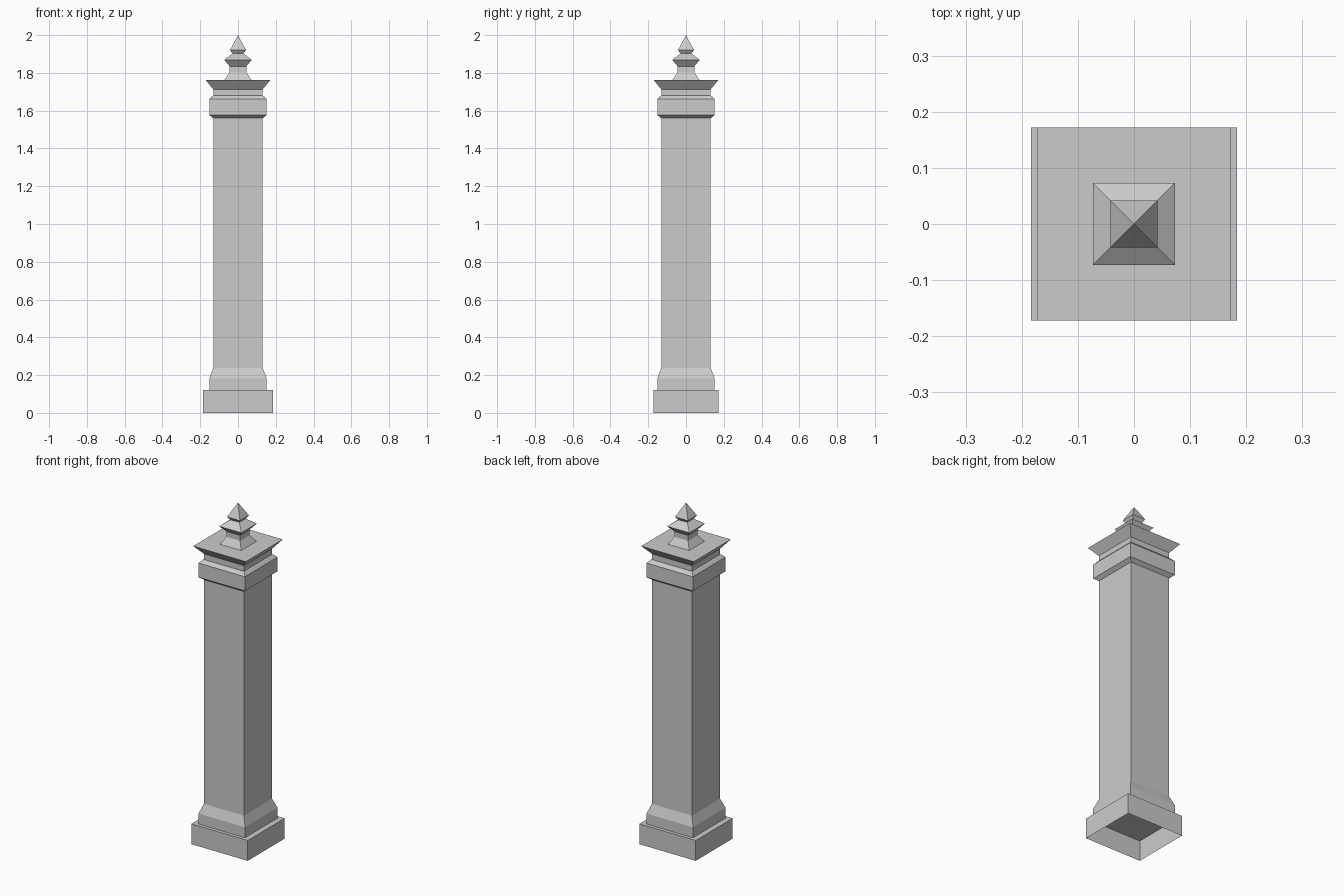
import bpy, bmesh

if "Cube" in bpy.data.objects:
    bpy.data.objects.remove(bpy.data.objects["Cube"])


def square_loft(name, profile, cap_bottom=False, cap_top=False):
    """Skin a stack of rectangles given as (half_x, half_y, z); zero size makes a point."""
    bm = bmesh.new()
    rings = []
    for hx, hy, z in profile:
        if hx == 0:
            rings.append([bm.verts.new((0, 0, z))])
        else:
            rings.append([bm.verts.new((sx * hx, sy * hy, z))
                          for sx, sy in ((-1, -1), (1, -1), (1, 1), (-1, 1))])
    for low, high in zip(rings, rings[1:]):
        for i in range(4):
            j = (i + 1) % 4
            if len(high) == 1:
                bm.faces.new((low[i], low[j], high[0]))
            else:
                bm.faces.new((low[i], low[j], high[j], high[i]))
    if cap_bottom:
        bm.faces.new(rings[0][::-1])
    if cap_top:
        bm.faces.new(rings[-1])
    mesh = bpy.data.meshes.new(name)
    bm.to_mesh(mesh)
    bm.free()
    obj = bpy.data.objects.new(name, mesh)
    bpy.context.collection.objects.link(obj)
    return obj


def square(*pairs):
    return [(h, h, z) for h, z in pairs]


# Plinth: slightly wider in x, open underneath
square_loft("plinth", [(0.184, 0.172, 0), (0.184, 0.172, 0.12)], cap_top=True)

# Shaft with chamfered foot
square_loft("shaft", square((0.152, 0.12), (0.152, 0.182), (0.131, 0.237), (0.131, 1.56)))

# Capital: moulded band, neck and flared slab
square_loft("capital", square((0.131, 1.56), (0.152, 1.577), (0.152, 1.661), (0.137, 1.677),
                              (0.131, 1.679), (0.131, 1.713), (0.172, 1.763)), cap_top=True)

# Stepped pyramid finial
square_loft("finial", square((0.071, 1.763), (0.044, 1.803), (0.044, 1.835), (0.073, 1.869),
                             (0.029, 1.902), (0.042, 1.921), (0, 2.0)))
